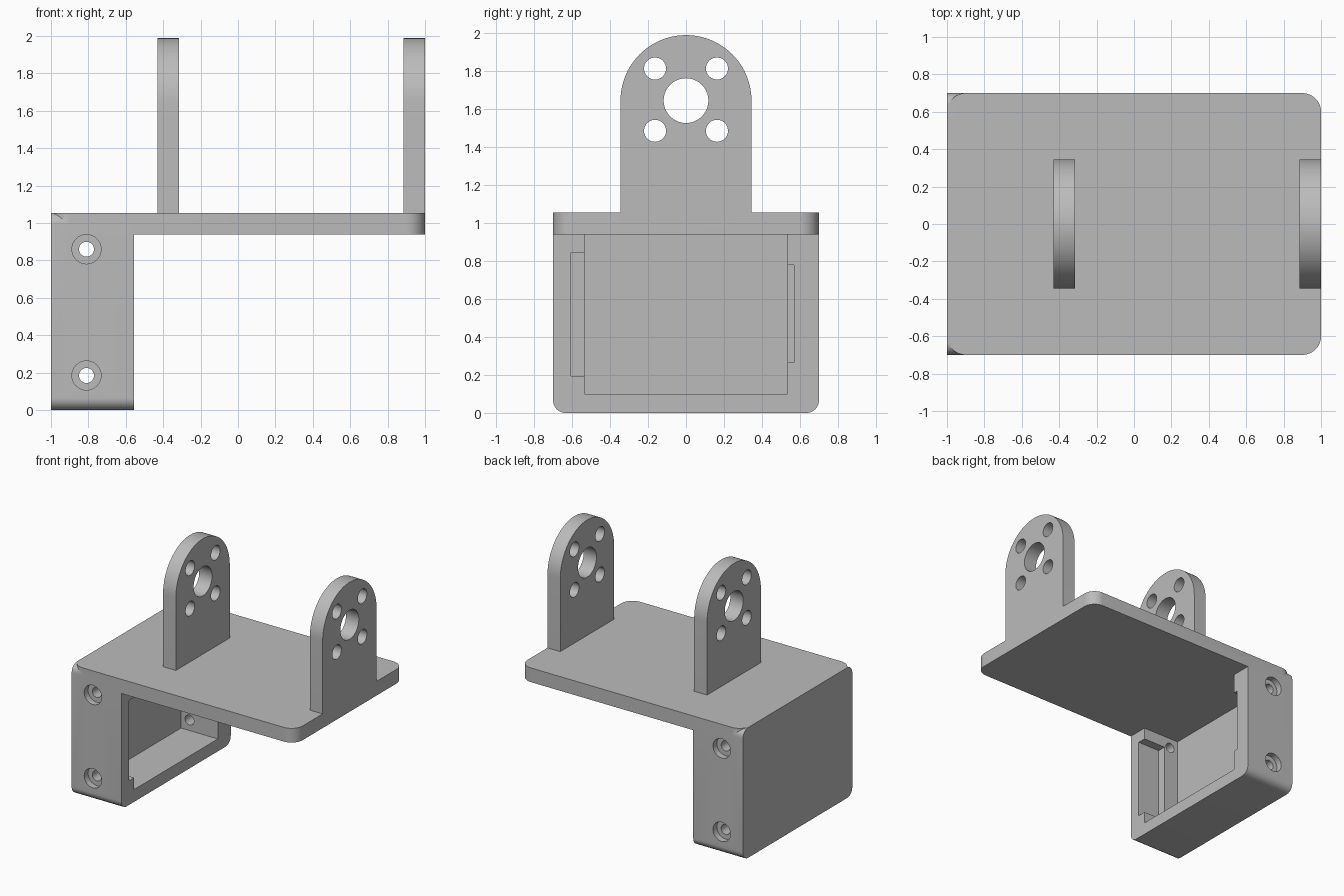
import bpy, bmesh, math
from mathutils import Matrix, Vector

if "Cube" in bpy.data.objects:
    bpy.data.objects.remove(bpy.data.objects["Cube"])

grey = bpy.data.materials.new("plain grey")
grey.diffuse_color = (0.5, 0.5, 0.5, 1)
grey.use_nodes = True
grey.node_tree.nodes["Principled BSDF"].inputs["Base Color"].default_value = grey.diffuse_color


def extrude(name, pts, axis, lo, hi):
    """Prism from a 2D outline; axis 'x' uses (y, z), 'y' uses (x, z), 'z' uses (x, y)."""
    place = {'x': lambda a, b, t: (t, a, b),
             'y': lambda a, b, t: (a, t, b),
             'z': lambda a, b, t: (a, b, t)}[axis]
    bm = bmesh.new()
    face = bm.faces.new([bm.verts.new(place(a, b, lo)) for a, b in pts])
    out = bmesh.ops.extrude_face_region(bm, geom=[face])
    shift = Vector(place(0, 0, hi - lo))
    bmesh.ops.translate(bm, vec=shift, verts=[v for v in out['geom'] if isinstance(v, bmesh.types.BMVert)])
    bmesh.ops.recalc_face_normals(bm, faces=bm.faces)
    me = bpy.data.meshes.new(name)
    bm.to_mesh(me)
    bm.free()
    me.materials.append(grey)
    ob = bpy.data.objects.new(name, me)
    bpy.context.collection.objects.link(ob)
    return ob


def arc(cx, cy, r, a0, a1, n):
    return [(cx + r * math.cos(math.radians(a0 + (a1 - a0) * i / n)),
             cy + r * math.sin(math.radians(a0 + (a1 - a0) * i / n))) for i in range(n + 1)]


def circle(cx, cy, r, n=40):
    return arc(cx, cy, r, 0, 360, n)[:-1]


def rect(a0, a1, b0, b1):
    return [(a0, b0), (a1, b0), (a1, b1), (a0, b1)]


def round_rect(a0, a1, b0, b1, r, n=10):
    return (arc(a1 - r, b1 - r, r, 0, 90, n) + arc(a0 + r, b1 - r, r, 90, 180, n)
            + arc(a0 + r, b0 + r, r, 180, 270, n) + arc(a1 - r, b0 + r, r, 270, 360, n))


def combine(target, other, op):
    """Apply a boolean and drop the helper."""
    mod = target.modifiers.new("bool", 'BOOLEAN')
    mod.operation, mod.solver, mod.object = op, 'EXACT', other
    bpy.context.view_layer.objects.active = target
    bpy.ops.object.modifier_apply(modifier=mod.name)
    bpy.data.objects.remove(other, do_unlink=True)


TOP, UNDER, MOUTH = 1.055, 0.94, -0.555

# Housing with rounded long edges, joined to the top plate
bracket = extrude("bracket", round_rect(-0.7, 0.7, 0, TOP, 0.065), 'x', -1, MOUTH)
plate = extrude("plate", round_rect(-1, 1, -0.7, 0.7, 0.1), 'z', UNDER, TOP)
combine(bracket, plate, 'UNION')

# Open pocket and the two side recesses
for name, outline, x0 in (("pocket", rect(-0.535, 0.535, 0.1, UNDER), -0.885),
                          ("deep_recess", rect(-0.605, -0.5, 0.195, 0.845), -0.755),
                          ("shallow_recess", rect(0.5, 0.57, 0.265, 0.78), -0.755)):
    combine(bracket, extrude(name, outline, 'x', x0, MOUTH + 0.05), 'DIFFERENCE')

# Counterbored screw holes on both sides
for z in (0.185, 0.86):
    for s in (-1, 1):
        for r, depth in ((0.04, 0.25), (0.078, 0.05)):
            lo, hi = sorted((s * (0.7 - depth), s * 0.8))
            combine(bracket, extrude("screw_hole", circle(-0.81, z, r), 'y', lo, hi), 'DIFFERENCE')

# Upright ears with a centre hole and four bolt holes
for x0, x1 in ((-0.43, -0.315), (0.885, 1.0)):
    outline = [(-0.345, TOP - 0.05), (0.345, TOP - 0.05)] + arc(0, 1.645, 0.345, 0, 180, 40)
    ear = extrude("ear", outline, 'x', x0, x1)
    holes = [(0, 1.645, 0.118)] + [(a * 0.163, 1.65 + b * 0.164, 0.058) for a in (-1, 1) for b in (-1, 1)]
    for y, z, r in holes:
        combine(ear, extrude("ear_hole", circle(y, z, r), 'x', x0 - 0.1, x1 + 0.1), 'DIFFERENCE')
    combine(bracket, ear, 'UNION')

# Smooth curved walls, keep edges sharp
bpy.ops.object.select_all(action='DESELECT')
bracket.select_set(True)
bpy.context.view_layer.objects.active = bracket
bpy.ops.object.shade_smooth_by_angle(angle=math.radians(30))
